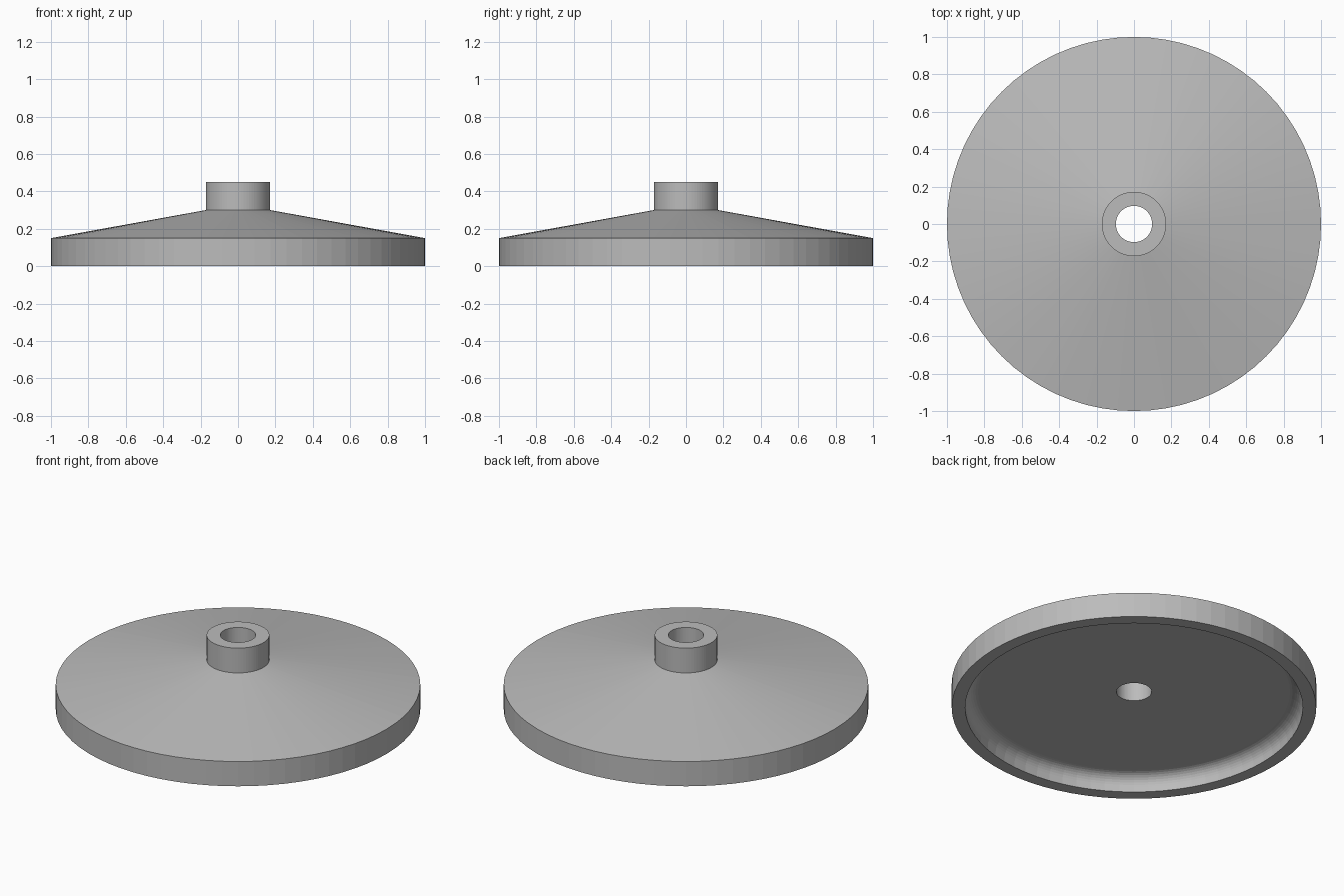
import bpy, bmesh, math

if "Cube" in bpy.data.objects:
    bpy.data.objects.remove(bpy.data.objects["Cube"])

SEGMENTS = 72

# One flat grey for the whole turned part
grey = bpy.data.materials.new("plain grey")
grey.diffuse_color = (0.5, 0.5, 0.5, 1.0)
grey.use_nodes = True
grey.node_tree.nodes["Principled BSDF"].inputs["Base Color"].default_value = grey.diffuse_color

# Closed half-section (radius, height): bore, hub, sloped top, outer rim
profile = [(0.097, 0.10), (0.097, 0.45), (0.172, 0.45), (0.172, 0.30),
           (1.0, 0.15), (1.0, 0.0), (0.926, 0.0)]

# Rounded inside corner between the rim wall and the recessed underside
FILLET, STEPS = 0.07, 8
for i in range(STEPS + 1):
    a = math.pi / 2 * i / STEPS
    profile.append((0.926 - FILLET + FILLET * math.cos(a),
                    0.10 - FILLET + FILLET * math.sin(a)))

# Revolve the section
bm = bmesh.new()
rings = []
for s in range(SEGMENTS):
    t = 2 * math.pi * s / SEGMENTS
    rings.append([bm.verts.new((r * math.cos(t), r * math.sin(t), z))
                  for r, z in profile])
n = len(profile)
for s in range(SEGMENTS):
    a, b = rings[s], rings[(s + 1) % SEGMENTS]
    for i in range(n):
        j = (i + 1) % n
        bm.faces.new((a[i], a[j], b[j], b[i]))
bmesh.ops.recalc_face_normals(bm, faces=bm.faces[:])

mesh = bpy.data.meshes.new("flanged_disc")
bm.to_mesh(mesh)
bm.free()
mesh.materials.append(grey)
disc = bpy.data.objects.new("flanged_disc", mesh)
bpy.context.collection.objects.link(disc)
